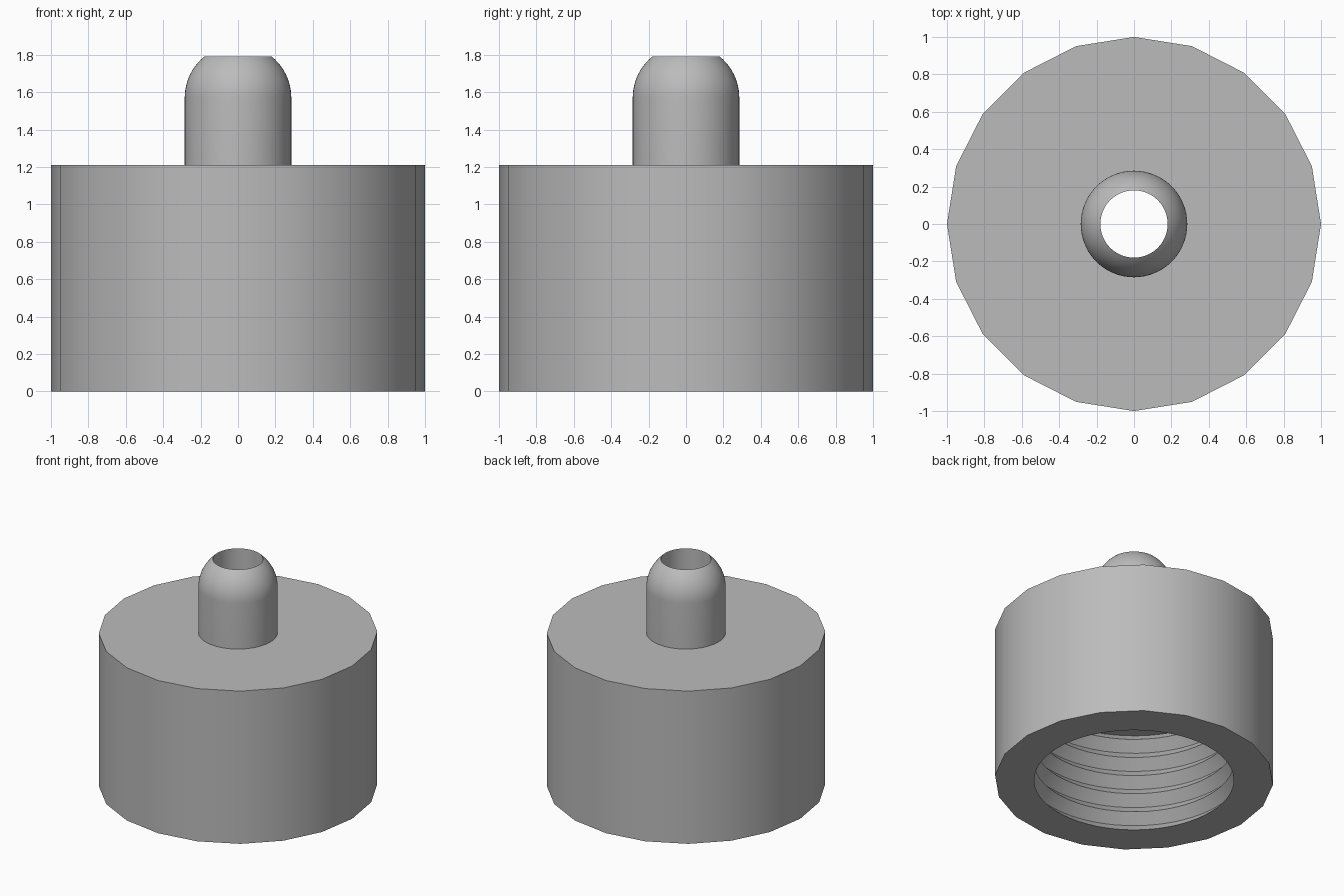
import bpy
import bmesh
import math

cube = bpy.data.objects.get("Cube")
if cube:
    bpy.data.objects.remove(cube, do_unlink=True)

grey = bpy.data.materials.new("plain grey")
grey.use_nodes = True
COLOR = (0.5, 0.5, 0.5, 1)
grey.diffuse_color = COLOR
grey.node_tree.nodes["Principled BSDF"].inputs["Base Color"].default_value = COLOR

BODY_R, BODY_TOP = 1.0, 1.21
THREAD_R, THREAD_DEPTH, PITCH, TURNS = 0.716, 0.07, 0.15, 5
CEILING = PITCH * TURNS + THREAD_DEPTH
NOZZLE_R, BORE_R, DOME_Z = 0.285, 0.18, 1.57
ROUND = 60


def ring(bm, radius, z, sides):
    """Closed loop of edges around the z axis."""
    verts = [bm.verts.new((radius * math.cos(a), radius * math.sin(a), z))
             for a in (math.tau * i / sides for i in range(sides))]
    return [bm.edges.new((verts[i], verts[(i + 1) % sides])) for i in range(sides)]


def skin(bm, profile, sides):
    """Lathe a (radius, z) profile and return its end loops."""
    loops = [ring(bm, r, z, sides) for r, z in profile]
    for a, b in zip(loops, loops[1:]):
        bmesh.ops.bridge_loops(bm, edges=a + b)
    return loops[0], loops[-1]


def fill_between(bm, outer, inner):
    """Flat annulus between two loops in one plane."""
    bmesh.ops.triangle_fill(bm, edges=outer + inner, use_beauty=True)


def finish(bm, name):
    bmesh.ops.recalc_face_normals(bm, faces=bm.faces)
    mesh = bpy.data.meshes.new(name)
    bm.to_mesh(mesh)
    bm.free()
    mesh.materials.append(grey)
    obj = bpy.data.objects.new(name, mesh)
    bpy.context.collection.objects.link(obj)
    bpy.ops.object.select_all(action='DESELECT')
    obj.select_set(True)
    bpy.context.view_layer.objects.active = obj
    bpy.ops.object.shade_smooth_by_angle(angle=math.radians(30))
    return obj


# Threaded cap: faceted outside, V-shaped thread grooves inside
bm = bmesh.new()
bottom, top = skin(bm, [(BODY_R, 0), (BODY_R, BODY_TOP)], 20)
thread = []
for i in range(TURNS):
    thread += [(THREAD_R, i * PITCH), (THREAD_R + THREAD_DEPTH, (i + 0.5) * PITCH)]
thread += [(THREAD_R, TURNS * PITCH), (THREAD_R + THREAD_DEPTH, CEILING)]
mouth, ceiling = skin(bm, thread, ROUND)
bore_low, bore_high = skin(bm, [(BORE_R, CEILING), (BORE_R, BODY_TOP)], ROUND)
fill_between(bm, bottom, mouth)
fill_between(bm, ceiling, bore_low)
fill_between(bm, top, bore_high)
finish(bm, "threaded_cap")

# Nozzle: straight tube with a domed tip cut open by the bore
bm = bmesh.new()
tip_angle = math.acos(BORE_R / NOZZLE_R)
STEPS = 12
profile = [(BORE_R, BODY_TOP), (NOZZLE_R, BODY_TOP)]
for i in range(STEPS + 1):
    a = tip_angle * i / STEPS
    profile.append((NOZZLE_R * math.cos(a), DOME_Z + NOZZLE_R * math.sin(a)))
profile.append((BORE_R, BODY_TOP))
skin(bm, profile, ROUND)
bmesh.ops.remove_doubles(bm, verts=bm.verts, dist=0.0001)
finish(bm, "nozzle")
